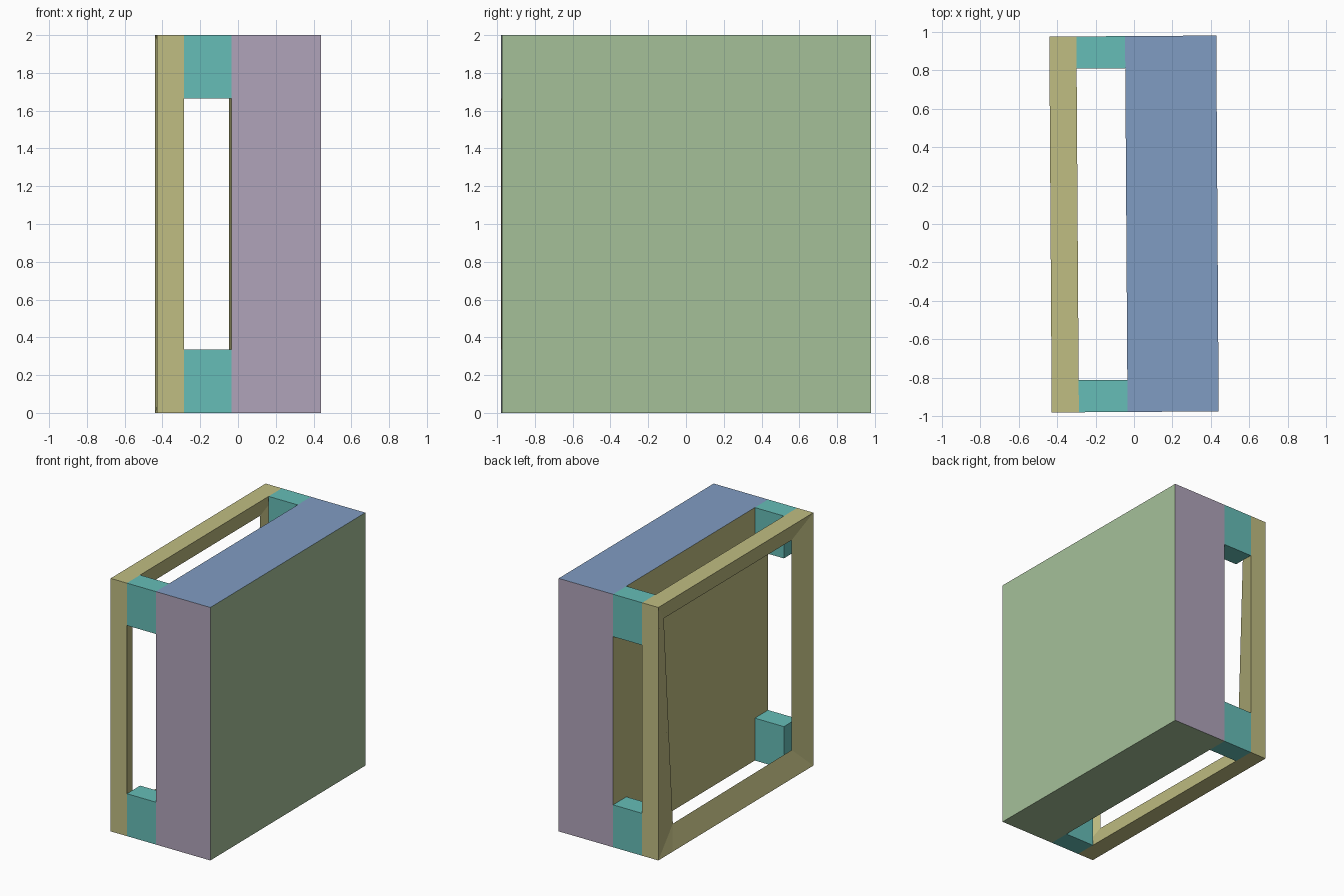
import bpy, bmesh
from mathutils import Matrix, Vector

if "Cube" in bpy.data.objects:
    bpy.data.objects.remove(bpy.data.objects["Cube"], do_unlink=True)

TURN = 0.0065          # the whole model is turned very slightly about z
HALF_Y, TOP = 0.977, 2.0
FRAME_X, FRAME_BACK, PANEL_X, PANEL_OUT = -0.434, -0.293, -0.04, 0.434


def linear(c):
    c /= 255
    return c / 12.92 if c <= 0.04045 else ((c + 0.055) / 1.055) ** 2.4


def material(name, *rgb):
    mat = bpy.data.materials.new(name)
    mat.use_nodes = True
    colour = (*[linear(c) for c in rgb], 1)
    mat.diffuse_color = colour
    mat.node_tree.nodes["Principled BSDF"].inputs["Base Color"].default_value = colour
    return mat


khaki = material("khaki", 192, 189, 130)
teal = material("teal", 102, 189, 183)
purple = material("purple", 176, 164, 186)
blue = material("blue", 128, 156, 194)
green = material("green", 165, 192, 153)


def finish(name, bm, mats):
    bmesh.ops.recalc_face_normals(bm, faces=bm.faces)
    mesh = bpy.data.meshes.new(name)
    bm.to_mesh(mesh)
    bm.free()
    for mat in mats:
        mesh.materials.append(mat)
    obj = bpy.data.objects.new(name, mesh)
    obj.rotation_euler.z = TURN
    bpy.context.collection.objects.link(obj)
    return obj


def box(lo, hi):
    lo, hi = Vector(lo), Vector(hi)
    bm = bmesh.new()
    bmesh.ops.create_cube(bm, size=1, matrix=Matrix.Translation((lo + hi) / 2)
                          @ Matrix.Diagonal((*(hi - lo), 1)))
    bm.normal_update()
    return bm


# Thick panel, coloured by face direction
bm = box((PANEL_X, -HALF_Y, 0), (PANEL_OUT, HALF_Y, TOP))
for f in bm.faces:
    n = f.normal
    if abs(n.y) > 0.5:
        f.material_index = 1
    elif n.z > 0.5:
        f.material_index = 2
    elif n.x < -0.5:
        f.material_index = 3
finish("panel", bm, [green, purple, blue, khaki])

# Four corner spacers between panel and frame
for y_name, y0 in (("front", -HALF_Y), ("back", HALF_Y - 0.167)):
    for z_name, z0 in (("lower", 0), ("upper", TOP - 0.335)):
        bm = box((FRAME_BACK, y0, z0), (PANEL_X, y0 + 0.167, z0 + 0.335))
        finish(f"{z_name}_{y_name}_spacer", bm, [teal])

# Open frame: wedge-shaped bars whose inner lip sits halfway through the depth
bm = bmesh.new()
LIP, LIP_X = 0.17, (FRAME_X + FRAME_BACK) / 2
outer, rear, lip = [], [], []
for sy, sz in ((-1, -1), (1, -1), (1, 1), (-1, 1)):
    y, z = sy * HALF_Y, TOP / 2 + sz * TOP / 2
    outer.append(bm.verts.new((FRAME_X, y, z)))
    rear.append(bm.verts.new((FRAME_BACK, y, z)))
    lip.append(bm.verts.new((LIP_X, y - sy * LIP, z - sz * LIP)))
# One lip corner is pulled out of line, with its own seam to the bottom edge
lip[1].co = (-0.384, 0.722, 0.18)
seam = bm.verts.new((FRAME_X, 0.8, 0))
for i in range(4):
    j = (i + 1) % 4
    bm.faces.new((outer[i], outer[j], rear[j], rear[i]))
    bm.faces.new((rear[i], rear[j], lip[j], lip[i]))
    if i > 1:
        bm.faces.new((outer[j], outer[i], lip[i], lip[j]))
bm.faces.new((seam, outer[0], lip[0], lip[1]))
bm.faces.new((outer[2], outer[1], lip[1], lip[2]))
bm.faces.new((outer[1], seam, lip[1]))
finish("open_frame", bm, [khaki])
